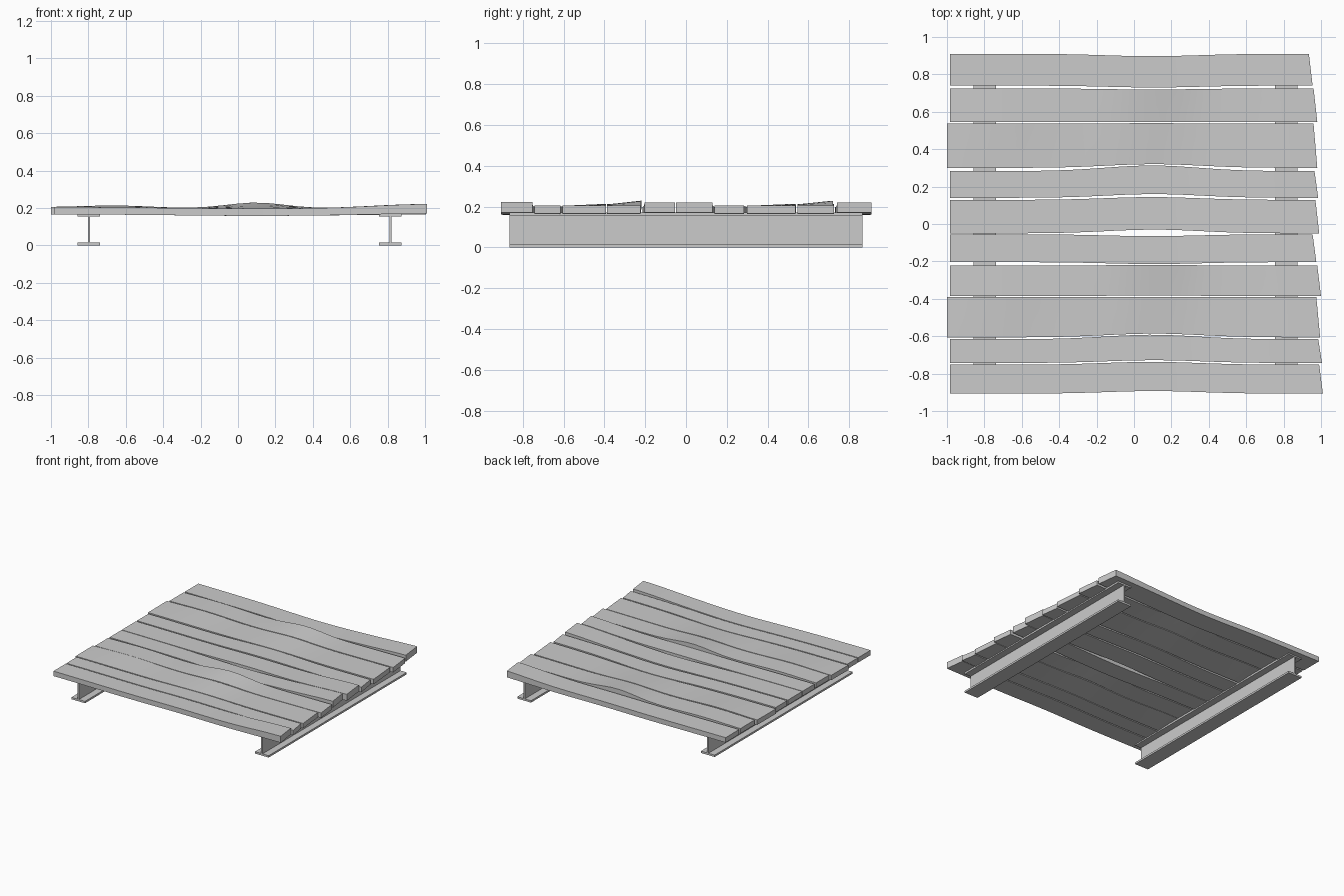
import bpy, bmesh
from math import exp

if "Cube" in bpy.data.objects:
    bpy.data.objects.remove(bpy.data.objects["Cube"])

# per plank: near y, near bulge, far y, far bulge, right end x, height style
PLANKS = [
    (.74, -.01, .91, -.013, .945, "bent"),
    (.546, 0, .725, -.006, .97, "ramp"),
    (.3, .02, .536, .003, .97, "low_ramp"),
    (.14, .02, .283, .03, .975, "flat"),
    (-.05, .02, .129, .015, .98, "bent"),
    (-.204, -.01, -.055, -.01, .965, "bent"),
    (-.386, .004, -.223, .004, .99, "ramp"),
    (-.606, .02, -.391, 0, .985, "low_ramp"),
    (-.743, .015, -.616, .024, .995, "flat"),
    (-.907, .014, -.752, .015, 1, "bent"),
]
ROWS, STEPS = 3, 24


def bump(x, centre, width):
    return exp(-((x - centre) / width) ** 2)


def height(style, x, v):
    """Top of a plank at length x and width fraction v."""
    z = .205 - .008 * bump(x, .1, .6)
    if style == "bent":
        z += .017 * bump(x, 1, .35)
    elif style == "ramp":
        z += (.014 + .018 * v) * bump(x, .1, .22) + .008 * bump(x, -.65, .25)
    elif style == "low_ramp":
        z += v * (.014 * bump(x, .1, .22) + .01 * bump(x, -.65, .25))
    return z


def finish(bm, name, smooth=False):
    bmesh.ops.recalc_face_normals(bm, faces=bm.faces)
    me = bpy.data.meshes.new(name)
    bm.to_mesh(me)
    bm.free()
    ob = bpy.data.objects.new(name, me)
    bpy.context.collection.objects.link(ob)
    if smooth:
        bpy.ops.object.select_all(action='DESELECT')
        ob.select_set(True)
        bpy.context.view_layer.objects.active = ob
        bpy.ops.object.shade_smooth_by_angle(angle=.6)


def make_plank(name, near, near_b, far, far_b, x_end, style):
    bm = bmesh.new()
    x_start = -1 if style == "low_ramp" else -.985
    rings = []
    for s in range(STEPS + 1):
        x = x_start + (x_end - x_start) * s / STEPS
        wave = bump(x, .1, .35)
        top, bottom = [], []
        for r in range(ROWS + 1):
            v = r / ROWS
            y = (near + near_b * wave) * (1 - v) + (far + far_b * wave) * v
            skew = (.5 - v) * .02 * s / STEPS  # right ends cut at a slant
            z = height(style, x, v)
            thick = .039 + (.012 * bump(x, 1, .35) if style == "bent" else 0)
            top.append(bm.verts.new((x + skew, y, z)))
            bottom.append(bm.verts.new((x + skew, y, z - thick)))
        rings.append(top + bottom[::-1])
    m = len(rings[0])
    for a, b in zip(rings, rings[1:]):
        for k in range(m):
            n = (k + 1) % m
            bm.faces.new((a[k], b[k], b[n], a[n]))
    bm.faces.new(rings[0])
    bm.faces.new(rings[-1])
    finish(bm, name, True)


# wavy deck planks
for i, plank in enumerate(PLANKS, 1):
    make_plank(f"plank_{i}", *plank)

# I-beams extruded along y
F, W, T, H = .06, .006, .015, .17
half = [(F, 0), (F, T), (W, T), (W, H - T), (F, H - T), (F, H)]
profile = half + [(-x, z) for x, z in reversed(half)]
for name, cx in (("left_beam", -.797), ("right_beam", .815)):
    bm = bmesh.new()
    face = bm.faces.new([bm.verts.new((cx + x, -.865, z)) for x, z in profile])
    ext = bmesh.ops.extrude_face_region(bm, geom=[face], use_keep_orig=True)
    verts = [g for g in ext["geom"] if isinstance(g, bmesh.types.BMVert)]
    bmesh.ops.translate(bm, verts=verts, vec=(0, 1.73, 0))
    finish(bm, name)
